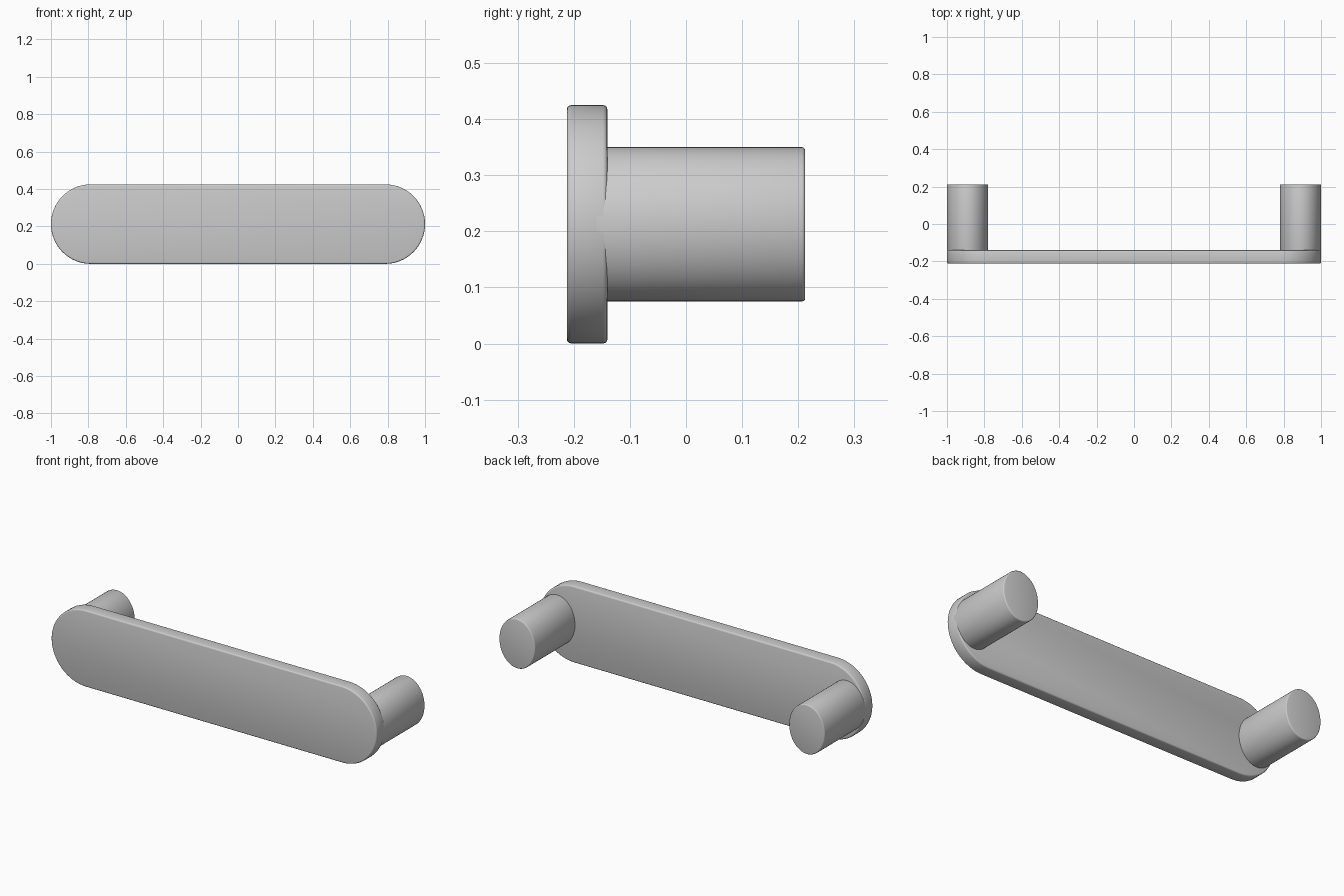
import bpy, bmesh
from math import sin, cos, pi, radians

if "Cube" in bpy.data.objects:
    bpy.data.objects.remove(bpy.data.objects["Cube"])

R = 0.2125          # half height of the plate
CZ = R              # centre height


def extrude_outline(name, outline, y0, y1, bevel):
    """Solid from an (x, z) outline, extruded from y0 to y1 with rounded rims."""
    bm = bmesh.new()
    face = bm.faces.new([bm.verts.new((x, y0, z)) for x, z in outline])
    ext = bmesh.ops.extrude_face_region(bm, geom=[face], use_keep_orig=True)
    verts = [g for g in ext["geom"] if isinstance(g, bmesh.types.BMVert)]
    bmesh.ops.translate(bm, verts=verts, vec=(0, y1 - y0, 0))
    bmesh.ops.recalc_face_normals(bm, faces=bm.faces)
    rims = [e for e in bm.edges if abs(e.verts[0].co.y - e.verts[1].co.y) < 1e-6]
    bmesh.ops.bevel(bm, geom=rims, offset=bevel, segments=3,
                    profile=0.5, affect='EDGES')
    mesh = bpy.data.meshes.new(name)
    bm.to_mesh(mesh)
    bm.free()
    obj = bpy.data.objects.new(name, mesh)
    bpy.context.collection.objects.link(obj)
    bpy.ops.object.select_all(action='DESELECT')
    obj.select_set(True)
    bpy.context.view_layer.objects.active = obj
    bpy.ops.object.shade_smooth_by_angle(angle=radians(35))
    return obj


def arc(cx, rx, rz, start, end, n):
    return [(cx + rx * cos(start + (end - start) * i / n),
             CZ + rz * sin(start + (end - start) * i / n)) for i in range(n + 1)]


# Grip plate: long bar with semicircular ends
stadium = (arc(1 - R, R, R, -pi / 2, pi / 2, 32)
           + arc(R - 1, R, R, pi / 2, 3 * pi / 2, 32))
extrude_outline("grip_plate", stadium, -0.2125, -0.14, 0.008)

# Mounting posts: oval columns, flush with the plate ends
for side, label in ((-1, "left"), (1, "right")):
    oval = arc(side * 0.89, 0.11, 0.1375, 0, 2 * pi, 64)[:-1]
    extrude_outline(label + "_post", oval, -0.165, 0.2125, 0.006)
